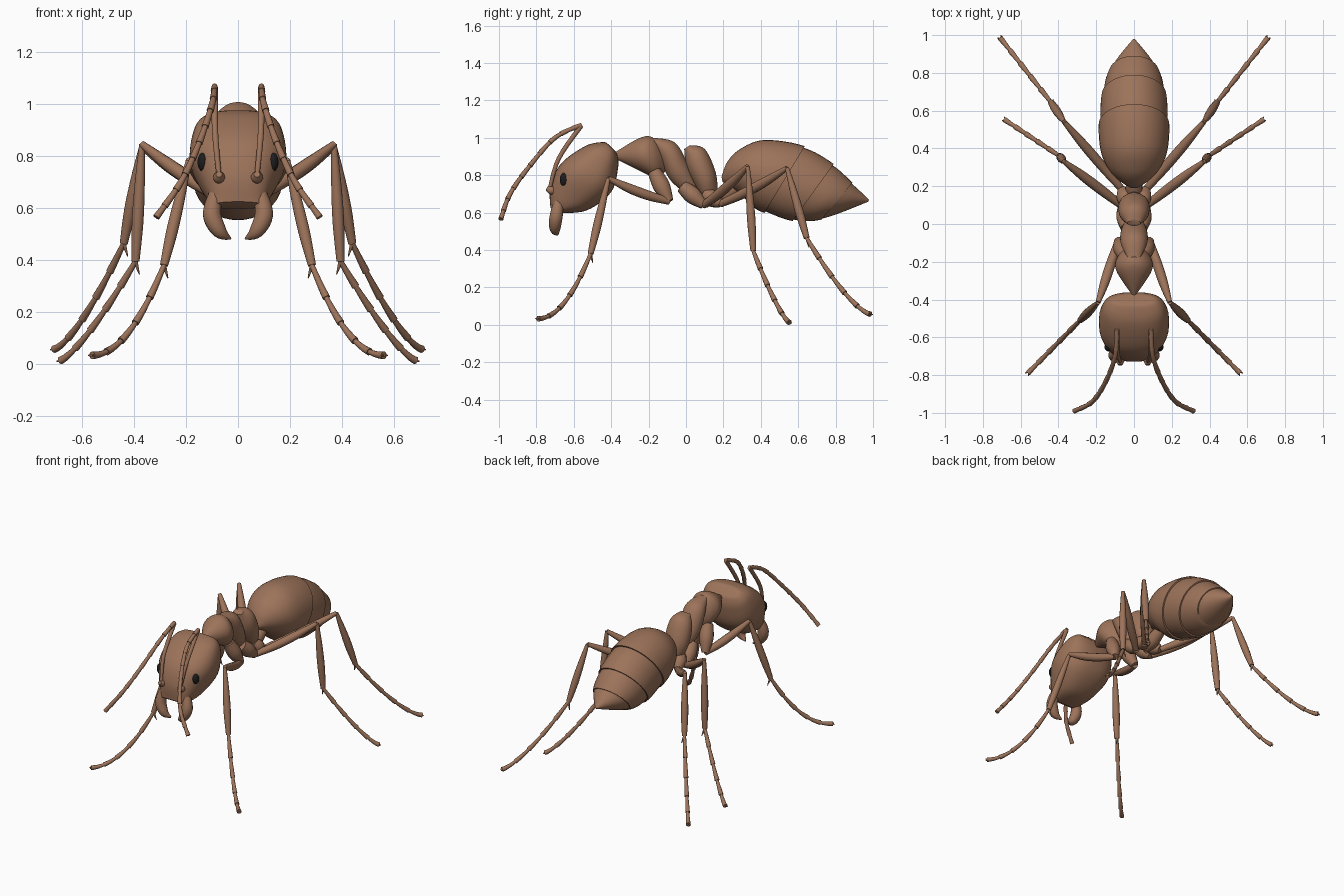
import bpy, bmesh, math
from mathutils import Vector

if "Cube" in bpy.data.objects:
    bpy.data.objects.remove(bpy.data.objects["Cube"])


def material(name, rgb):
    m = bpy.data.materials.new(name)
    m.diffuse_color = (*rgb, 1)
    m.use_nodes = True
    m.node_tree.nodes["Principled BSDF"].inputs["Base Color"].default_value = m.diffuse_color
    return m


BROWN = material("brown", (0.335, 0.172, 0.102))
BLACK = material("black", (0.012, 0.012, 0.013))


def catmull(rows, n):
    """Smooth interpolation through rows of numbers."""
    rows = [Vector(r) for r in rows]
    out = []
    for i in range(len(rows) - 1):
        a, b, c, d = rows[max(i - 1, 0)], rows[i], rows[i + 1], rows[min(i + 2, len(rows) - 1)]
        for k in range(n):
            t = k / n
            out.append((2 * b + (c - a) * t + (2 * a - 5 * b + 4 * c - d) * t ** 2
                        + (3 * b - a - 3 * c + d) * t ** 3) / 2)
    return out + [rows[-1]]


def finish(bm, name, mat=BROWN):
    bmesh.ops.recalc_face_normals(bm, faces=bm.faces)
    me = bpy.data.meshes.new(name)
    bm.to_mesh(me)
    bm.free()
    me.materials.append(mat)
    ob = bpy.data.objects.new(name, me)
    bpy.context.collection.objects.link(ob)
    bpy.ops.object.select_all(action='DESELECT')
    ob.select_set(True)
    bpy.context.view_layer.objects.active = ob
    bpy.ops.object.shade_smooth_by_angle(angle=math.radians(45))


def add_loft(bm, rings):
    vr = [[bm.verts.new(p) for p in r] for r in rings]
    n = len(vr[0])
    for a, b in zip(vr, vr[1:]):
        for i in range(n):
            bm.faces.new((a[i], a[(i + 1) % n], b[(i + 1) % n], b[i]))
    bm.faces.new(vr[0][::-1])
    bm.faces.new(vr[-1])


def body(name, rows, power=2.0, start=1.0, sides=36):
    """Rows: top y, top z, bottom y, bottom z, half width. The first ring is scaled by start."""
    rings = []
    for k, (y1, z1, y2, z2, w) in enumerate(rows):
        scale = start + (1 - start) * k / (len(rows) - 1)
        ring = []
        for i in range(sides):
            a = 2 * math.pi * i / sides
            c, s = (math.copysign(abs(f(a)) ** (2 / power), f(a)) * scale for f in (math.cos, math.sin))
            t = (1 - s) / 2
            ring.append((w * c, y1 + (y2 - y1) * t, z1 + (z2 - z1) * t))
        rings.append(ring)
    bm = bmesh.new()
    add_loft(bm, rings)
    finish(bm, name)


def add_tube(bm, rows, side, sides=12):
    """Rows: x, y, z, radius."""
    pts = [Vector((side * r[0], r[1], r[2])) for r in rows]
    u, rings = None, []
    for i, p in enumerate(pts):
        d = (pts[min(i + 1, len(pts) - 1)] - pts[max(i - 1, 0)]).normalized()
        u = d.orthogonal() if u is None else u - d * u.dot(d)
        u.normalize()
        v = d.cross(u)
        rings.append([p + rows[i][3] * (math.cos(a) * u + math.sin(a) * v)
                      for a in (2 * math.pi * k / sides for k in range(sides))])
    add_loft(bm, rings)


def tube(name, rows, side=1):
    bm = bmesh.new()
    add_tube(bm, catmull(rows, 5), side)
    finish(bm, name)


def limb(name, a, b, radii, side, sag=0.0):
    """Straight limb from a to b with evenly spaced radii and a slight sag."""
    rows = []
    for i, r in enumerate(radii):
        t = i / (len(radii) - 1)
        p = Vector(a).lerp(Vector(b), t)
        rows.append((p.x, p.y, p.z - sag * math.sin(math.pi * t), r))
    tube(name, rows, side)


def segmented(name, path, count, r0, r1, side, claws=False):
    """A chain of short segments that flare at their ends."""
    last = len(path) - 1
    bm = bmesh.new()
    for k in range(count):
        a, b = round(last * k / count), round(last * (k + 1) / count)
        add_tube(bm, [(*path[i], r0 + (r1 - r0) * (i - a) / (b - a)) for i in range(a, b + 1)], side)
    if claws:
        d = (path[-1] - path[-2]).normalized()
        across = d.cross(Vector((0, 0, 1))).normalized() * 0.012
        p = path[-1] - d * 0.012
        for q in (p + d * 0.022 + across, p + d * 0.022 - across):
            add_tube(bm, [(*p, 0.008), (*q, 0.002)], side, 8)
    finish(bm, name)


# Head
body("head", catmull([(-.415, .965, -.385, .935, .07), (-.445, .977, -.368, .91, .125),
                      (-.54, .955, -.363, .84, .168), (-.67, .86, -.40, .71, .185),
                      (-.725, .735, -.53, .612, .135), (-.725, .625, -.68, .597, .09)], 6), 2.5)

# Thorax, overlapping plates
body("front_thorax", catmull([(-.375, .925, -.37, .885, .012), (-.25, .998, -.24, .82, .095),
                              (-.18, 1.003, -.16, .785, .085), (-.12, .94, -.11, .82, .03)], 6))
body("middle_thorax", catmull([(-.175, 1.0, -.195, .985, .03), (-.06, .975, -.14, .885, .07),
                               (.01, .86, -.085, .775, .068), (.06, .74, .0, .70, .035)], 6))
body("rear_thorax", catmull([(.02, .96, -.01, .94, .035), (.10, .94, .005, .83, .077),
                             (.16, .81, .06, .725, .077), (.17, .68, .115, .625, .025)], 6))
tube("waist", [(0, .12, .65, .02), (0, .18, .685, .045), (0, .27, .735, .035)])

# Abdomen: one profile split into four stepped segments
profile = catmull([(.19, .79, .195, .765, .02), (.22, .87, .245, .73, .08), (.29, .94, .30, .69, .138),
                   (.42, .988, .36, .63, .177), (.635, .955, .42, .598, .187), (.79, .86, .57, .555, .172),
                   (.89, .76, .725, .563, .13), (.98, .667, .972, .657, .006)], 6)
for k, (a, b) in enumerate(((0, 24), (24, 30), (30, 36), (36, 42))):
    body(f"abdomen_segment_{k + 1}", profile[a:b + 1], start=.95 if k else 1)

# Legs: shoulder, hip, knee, ankle, toe, then the droop of the foot
LEGS = {
    "front": ((.045, -.17, .82), (.083, -.09, .66), (.19, -.415, .783), (.285, -.51, .38), (.562, -.79, .033), 2),
    "middle": ((.035, -.02, .74), (.062, .095, .64), (.37, .33, .847), (.395, .36, .395), (.685, .552, .013), 1.3),
    "rear": ((.03, .10, .70), (.065, .185, .647), (.37, .54, .838), (.44, .645, .465), (.708, .985, .057), 1.4),
}

for side, label in ((1, "right"), (-1, "left")):
    for leg, (shoulder, hip, knee, ankle, toe, droop) in LEGS.items():
        name = f"{label}_{leg}_leg"
        limb(name + "_coxa", shoulder, hip, (.036, .046, .024), side)
        limb(name + "_femur", hip, knee, (.019, .026, .025, .013), side, .012)
        limb(name + "_tibia", knee, ankle, (.011, .020, .023, .016), side)
        tip = Vector(ankle) + Vector((-.015, .012, -.05))
        limb(name + "_spur", ankle, tip, (.009, .002), side)
        path = []
        for i in range(31):
            t = i / 30
            p = Vector(ankle).lerp(Vector(toe), t)
            p.z = toe[2] + (ankle[2] - toe[2]) * (1 - t) ** droop
            path.append(p)
        segmented(name + "_foot", path, 5, .010, .015, side, True)

    # Antenna: socket, scape and bent segmented whip
    limb(f"{label}_antenna_base", (.073, -.70, .71), (.073, -.745, .73), (.018, .023, .012), side)
    tube(f"{label}_antenna_scape", [(.073, -.73, .725, .010), (.088, -.68, .89, .012),
                                    (.09, -.56, 1.065, .013)], side)
    whip = catmull([(.09, -.557, 1.07), (.10, -.70, 1.0), (.15, -.835, .85),
                    (.22, -.94, .70), (.315, -.99, .565)], 15)
    segmented(f"{label}_antenna_whip", whip, 10, .011, .014, side)

    # Mandible
    tube(f"{label}_mandible", [(.085, -.68, .655, .028), (.100, -.695, .575, .036),
                               (.07, -.70, .51, .028), (.028, -.685, .482, .004)], side)

    # Eye
    bm = bmesh.new()
    bmesh.ops.create_uvsphere(bm, u_segments=20, v_segments=12, radius=1)
    for v in bm.verts:
        v.co = (side * .134 + v.co.x * .022, -.65 + v.co.y * .025, .777 + v.co.z * .037)
    finish(bm, f"{label}_eye", BLACK)
